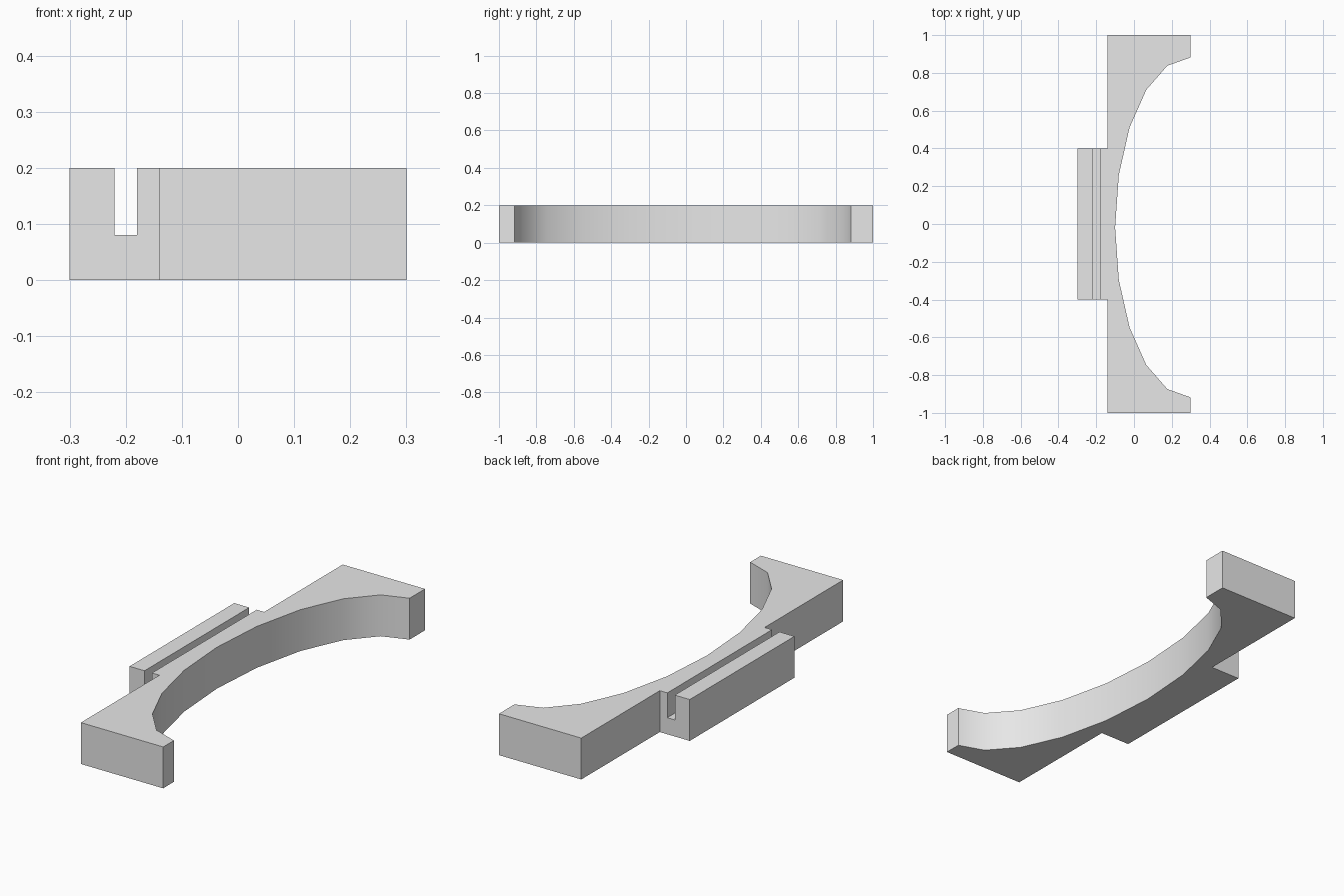
import bpy, bmesh, math

cube = bpy.data.objects.get("Cube")
if cube:
    bpy.data.objects.remove(cube, do_unlink=True)

HEIGHT = 0.2

# Single matte grey
grey = bpy.data.materials.new("light_grey")
grey.use_nodes = True
colour = (0.8, 0.8, 0.8, 1)
grey.diffuse_color = colour
grey.node_tree.nodes["Principled BSDF"].inputs["Base Color"].default_value = colour


def extrude_outline(name, outline, z0, z1):
    """Solid prism from a plan outline."""
    bm = bmesh.new()
    face = bm.faces.new([bm.verts.new((x, y, z0)) for x, y in outline])
    grown = bmesh.ops.extrude_face_region(bm, geom=[face])["geom"]
    verts = [g for g in grown if isinstance(g, bmesh.types.BMVert)]
    bmesh.ops.translate(bm, vec=(0, 0, z1 - z0), verts=verts)
    bmesh.ops.recalc_face_normals(bm, faces=bm.faces)
    mesh = bpy.data.meshes.new(name)
    bm.to_mesh(mesh)
    bm.free()
    mesh.materials.append(grey)
    obj = bpy.data.objects.new(name, mesh)
    bpy.context.collection.objects.link(obj)
    return obj


# Bracket plan: elliptical inner arch, straight back and a stepped rail
STEPS = 10
arch = []
for i in range(STEPS + 1):
    t = math.pi * i / STEPS
    arch.append((0.3 - 0.4 * math.sin(t), 0.9 * math.cos(t) - 0.018))
back = [(0.3, -1), (-0.14, -1), (-0.14, -0.4), (-0.3, -0.4),
        (-0.3, 0.4), (-0.14, 0.4), (-0.14, 1), (0.3, 1)]
bracket = extrude_outline("arched_bracket", arch + back, 0, HEIGHT)

# Slot along the rail, open at the top and both ends
slot = extrude_outline("slot_cutter", [(-0.22, -0.5), (-0.18, -0.5),
                                       (-0.18, 0.5), (-0.22, 0.5)], 0.08, 0.3)
slot.hide_render = True
cut = bracket.modifiers.new("rail_slot", "BOOLEAN")
cut.operation = "DIFFERENCE"
cut.solver = "EXACT"
cut.object = slot

bpy.ops.object.select_all(action="DESELECT")
bracket.select_set(True)
bpy.context.view_layer.objects.active = bracket
bpy.ops.object.modifier_apply(modifier=cut.name)
bpy.data.objects.remove(slot, do_unlink=True)

# Smooth arch with crisp corners
bpy.ops.object.shade_smooth_by_angle(angle=math.radians(35))
